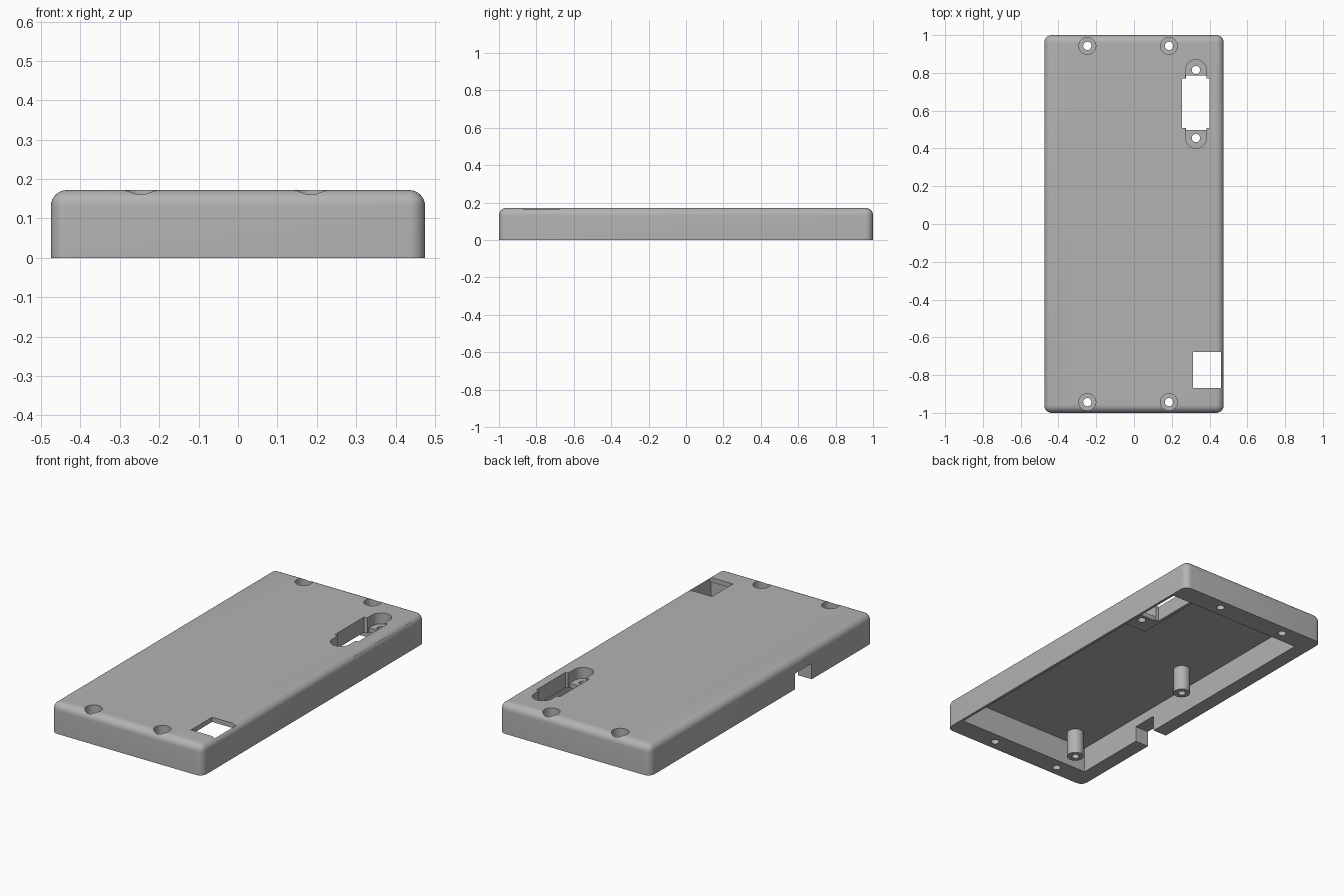
import bpy
import bmesh

cube = bpy.data.objects.get("Cube")
if cube:
    bpy.data.objects.remove(cube, do_unlink=True)

grey = bpy.data.materials.new("mid_grey_plastic")
grey.use_nodes = True
colour = (0.45, 0.45, 0.45, 1)
grey.diffuse_color = colour
grey.node_tree.nodes["Principled BSDF"].inputs["Base Color"].default_value = colour


def add_object(name, bm):
    mesh = bpy.data.meshes.new(name)
    bm.to_mesh(mesh)
    bm.free()
    mesh.materials.append(grey)
    obj = bpy.data.objects.new(name, mesh)
    bpy.context.collection.objects.link(obj)
    return obj


def box(name, low, high, bevel=0):
    bm = bmesh.new()
    bmesh.ops.create_cube(bm, size=1)
    for v in bm.verts:
        v.co = [h if c > 0 else l for c, l, h in zip(v.co, low, high)]
    if bevel:
        # Round everything except the open bottom rim
        edges = [e for e in bm.edges if max(v.co.z for v in e.verts) > low[2]]
        bmesh.ops.bevel(bm, geom=edges, offset=bevel, segments=8,
                        profile=0.5, affect="EDGES")
    return add_object(name, bm)


def cylinder(name, x, y, radius, bottom, top):
    bm = bmesh.new()
    bmesh.ops.create_cone(bm, cap_ends=True, segments=32, radius1=radius,
                          radius2=radius, depth=top - bottom)
    bmesh.ops.translate(bm, verts=bm.verts, vec=(x, y, (top + bottom) / 2))
    return add_object(name, bm)


def combine(target, tool, operation="DIFFERENCE"):
    mod = target.modifiers.new(operation.title(), "BOOLEAN")
    mod.operation = operation
    mod.solver = "EXACT"
    mod.object = tool
    bpy.context.view_layer.objects.active = target
    bpy.ops.object.modifier_apply(modifier=mod.name)
    bpy.data.objects.remove(tool, do_unlink=True)


def smooth(obj):
    bpy.ops.object.select_all(action="DESELECT")
    obj.select_set(True)
    bpy.context.view_layer.objects.active = obj
    bpy.ops.object.shade_smooth_by_angle(angle=0.5)


# Shell with an offset cavity open at the bottom
BELOW, ABOVE, CEILING = -0.1, 0.3, 0.145
shell = box("case_shell", (-0.475, -1, 0), (0.475, 1, 0.172), bevel=0.04)
combine(shell, box("cavity", (-0.39, -0.88, BELOW), (0.46, 0.88, CEILING)))

# Boss carrying the connector recess
combine(shell, box("connector_boss", (0.235, 0.37, 0.085), (0.468, 0.89, 0.155)), "UNION")

# Rounded connector recess with two fixing holes
SLOT_X, EAR_Y = 0.328, (0.455, 0.815)
combine(shell, box("recess", (SLOT_X - 0.055, EAR_Y[0], 0.11), (SLOT_X + 0.055, EAR_Y[1], ABOVE)))
for y in EAR_Y:
    combine(shell, cylinder("ear_recess", SLOT_X, y, 0.055, 0.11, ABOVE))
    combine(shell, cylinder("ear_hole", SLOT_X, y, 0.022, BELOW, ABOVE))

# Connector opening
combine(shell, box("opening", (0.253, 0.508, BELOW), (0.4, 0.77, ABOVE)))
combine(shell, box("opening_step", (0.275, 0.497, BELOW), (0.385, 0.785, ABOVE)))

# Square port at the front and cable notch in the side wall
combine(shell, box("port", (0.312, -0.867, BELOW), (0.46, -0.678, ABOVE)))
combine(shell, box("cable_notch", (-0.6, -0.45, BELOW), (-0.35, -0.3, 0.09)))

# Counterbored screw holes at both ends
for x in (-0.247, 0.185):
    for y in (-0.943, 0.943):
        combine(shell, cylinder("counterbore", x, y, 0.045, 0.11, ABOVE))
        combine(shell, cylinder("screw_hole", x, y, 0.022, BELOW, ABOVE))
smooth(shell)

# Hollow mounting posts under the ceiling
for name, y in (("front_post", -0.785), ("middle_post", 0.105)):
    post = cylinder(name, -0.247, y, 0.045, 0, CEILING + 0.01)
    combine(post, cylinder("pilot_hole", -0.247, y, 0.02, BELOW, 0.12))
    smooth(post)
